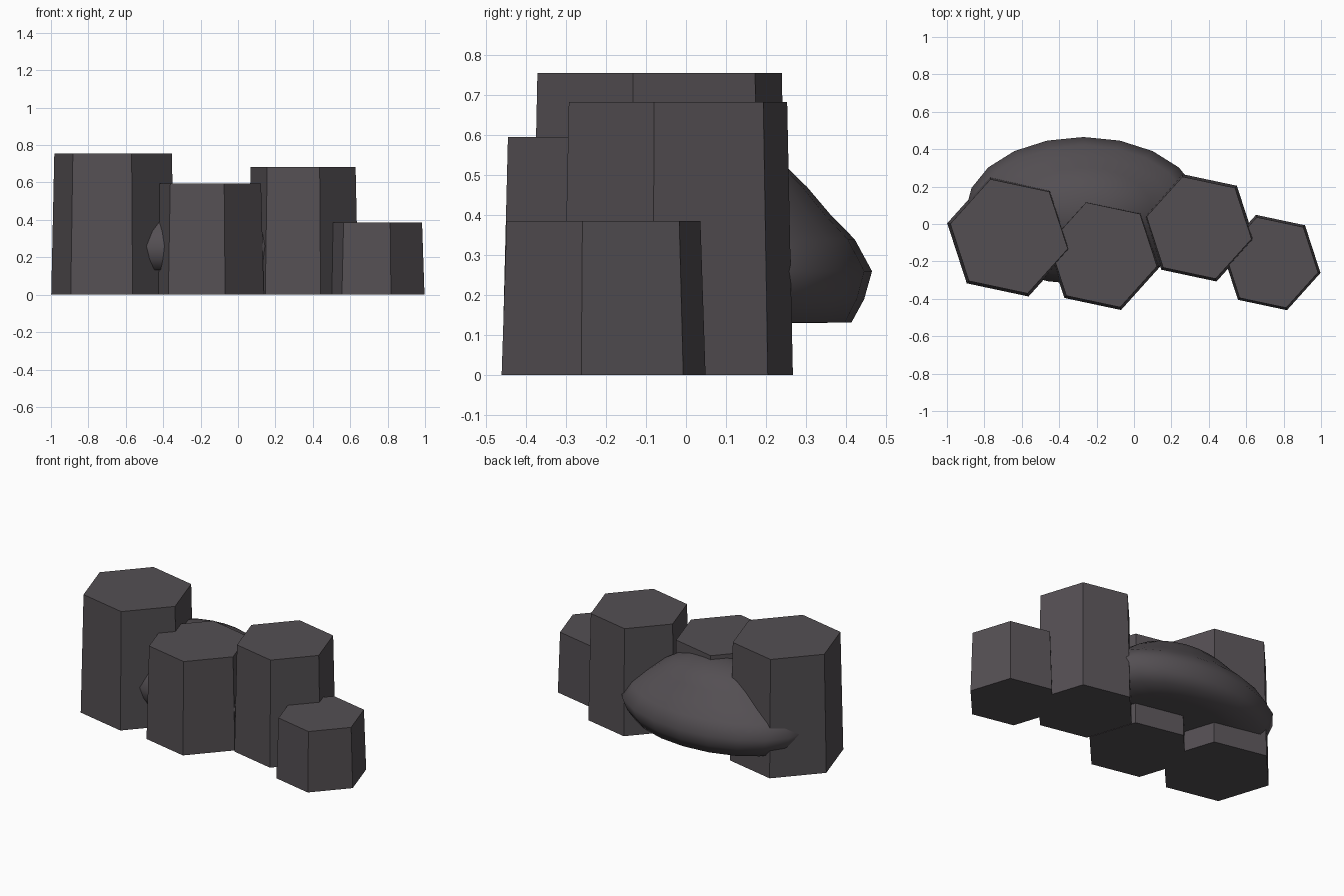
import bpy
import bmesh
import math

cube = bpy.data.objects.get("Cube")
if cube:
    bpy.data.objects.remove(cube, do_unlink=True)

stone = bpy.data.materials.new("dark_basalt")
stone.use_nodes = True
colour = (0.088, 0.078, 0.086, 1)
stone.diffuse_color = colour
stone.node_tree.nodes["Principled BSDF"].inputs["Base Color"].default_value = colour


def ring(bm, x, y, z, rx, ry, sides, turn=0.0):
    steps = [turn + math.tau * i / sides for i in range(sides)]
    return [bm.verts.new((x + rx * math.cos(a), y + ry * math.sin(a), z)) for a in steps]


def loft(name, bm, rings):
    """Bridge stacked rings, cap both ends and make an object."""
    n = len(rings[0])
    for low, high in zip(rings, rings[1:]):
        for i in range(n):
            j = (i + 1) % n
            bm.faces.new((low[i], low[j], high[j], high[i]))
    bm.faces.new(rings[0][::-1])
    bm.faces.new(rings[-1])
    mesh = bpy.data.meshes.new(name)
    bm.to_mesh(mesh)
    bm.free()
    mesh.materials.append(stone)
    obj = bpy.data.objects.new(name, mesh)
    bpy.context.collection.objects.link(obj)
    return obj


# Tapered hexagonal columns: centre x, centre y, base radius, height
columns = {
    "tall_column": (-0.668, -0.066, 0.338, 0.755),
    "middle_column": (-0.165, -0.165, 0.31, 0.595),
    "left_column": (0.348, -0.02, 0.302, 0.683),
    "short_column": (0.735, -0.206, 0.268, 0.385),
}
TAPER = 0.95
TURN = math.radians(-12)
for name, (x, y, r, h) in columns.items():
    bm = bmesh.new()
    loft(name, bm, [ring(bm, x, y, 0, r, r, 6, TURN),
                    ring(bm, x, y, h, r * TAPER, r * TAPER, 6, TURN)])

# Smooth boulder behind, flat underneath: height, relative width
profile = [(0.13, 0.5), (0.132, 0.87), (0.19, 0.95), (0.26, 1), (0.34, 0.89),
           (0.40, 0.74), (0.47, 0.59), (0.52, 0.46), (0.555, 0.28), (0.57, 0.1)]
bm = bmesh.new()
boulder = loft("boulder", bm, [ring(bm, -0.27, 0.07, z, 0.63 * s, 0.395 * s, 20)
                               for z, s in profile])
for face in boulder.data.polygons:
    face.use_smooth = True
